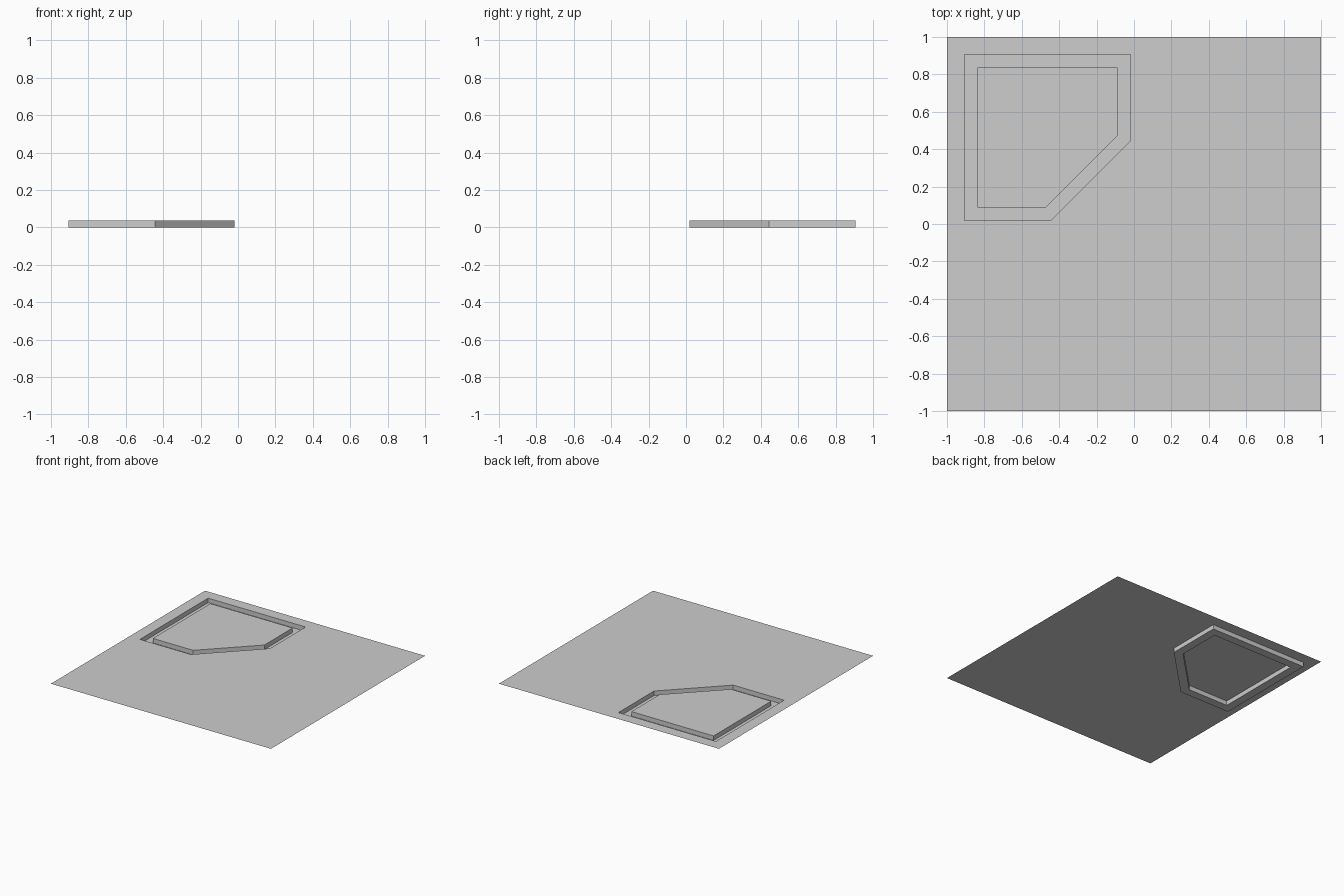
import bpy, bmesh

DEPTH = 0.037          # channel depth, also the height of the sheet
LO, HI = 0.02, 0.906   # extent of the channel's outer outline
CUT = 0.443            # where the clipped corner starts
WIDTH = 0.069          # channel width

cube = bpy.data.objects.get("Cube")
if cube:
    bpy.data.objects.remove(cube, do_unlink=True)

grey = bpy.data.materials.new("light_grey")
grey.use_nodes = True
colour = (0.61, 0.61, 0.61, 1)
grey.diffuse_color = colour
grey.node_tree.nodes["Principled BSDF"].inputs["Base Color"].default_value = colour


def outline(inset, cut):
    """Square with one clipped corner, counter-clockwise."""
    lo, hi = LO + inset, HI - inset
    return [(-hi, lo), (-cut, lo), (-lo, cut), (-lo, hi), (-hi, hi)]


outer = outline(0, CUT)
inner = outline(WIDTH, CUT + 0.027)


def make_object(name, bm):
    mesh = bpy.data.meshes.new(name)
    bm.to_mesh(mesh)
    bm.free()
    mesh.materials.append(grey)
    obj = bpy.data.objects.new(name, mesh)
    bpy.context.collection.objects.link(obj)


def ring(bm, points, z):
    return [bm.verts.new((x, y, z)) for x, y in points]


def bridge(bm, a, b):
    for i in range(len(a)):
        j = (i + 1) % len(a)
        bm.faces.new((a[i], a[j], b[j], b[i]))


# Flat sheet with an opening for the channel
bm = bmesh.new()
corners = ring(bm, [(-1, -1), (1, -1), (1, 1), (-1, 1)], DEPTH)
rim = ring(bm, outer, DEPTH)
sw, se, ne, nw = corners
for face in ((sw, se, rim[1], rim[0]), (se, rim[2], rim[1]),
             (se, ne, rim[3], rim[2]), (ne, nw, rim[4], rim[3]),
             (nw, sw, rim[0], rim[4])):
    bm.faces.new(face)
make_object("sheet", bm)

# Sunken channel: outer wall, floor, inner wall
bm = bmesh.new()
loops = [ring(bm, pts, z) for pts, z in
         ((outer, DEPTH), (outer, 0), (inner, 0), (inner, DEPTH))]
for a, b in zip(loops, loops[1:]):
    bridge(bm, a, b)
make_object("channel", bm)

# Raised island inside the channel, level with the sheet
bm = bmesh.new()
bm.faces.new(ring(bm, inner, DEPTH))
make_object("island", bm)
